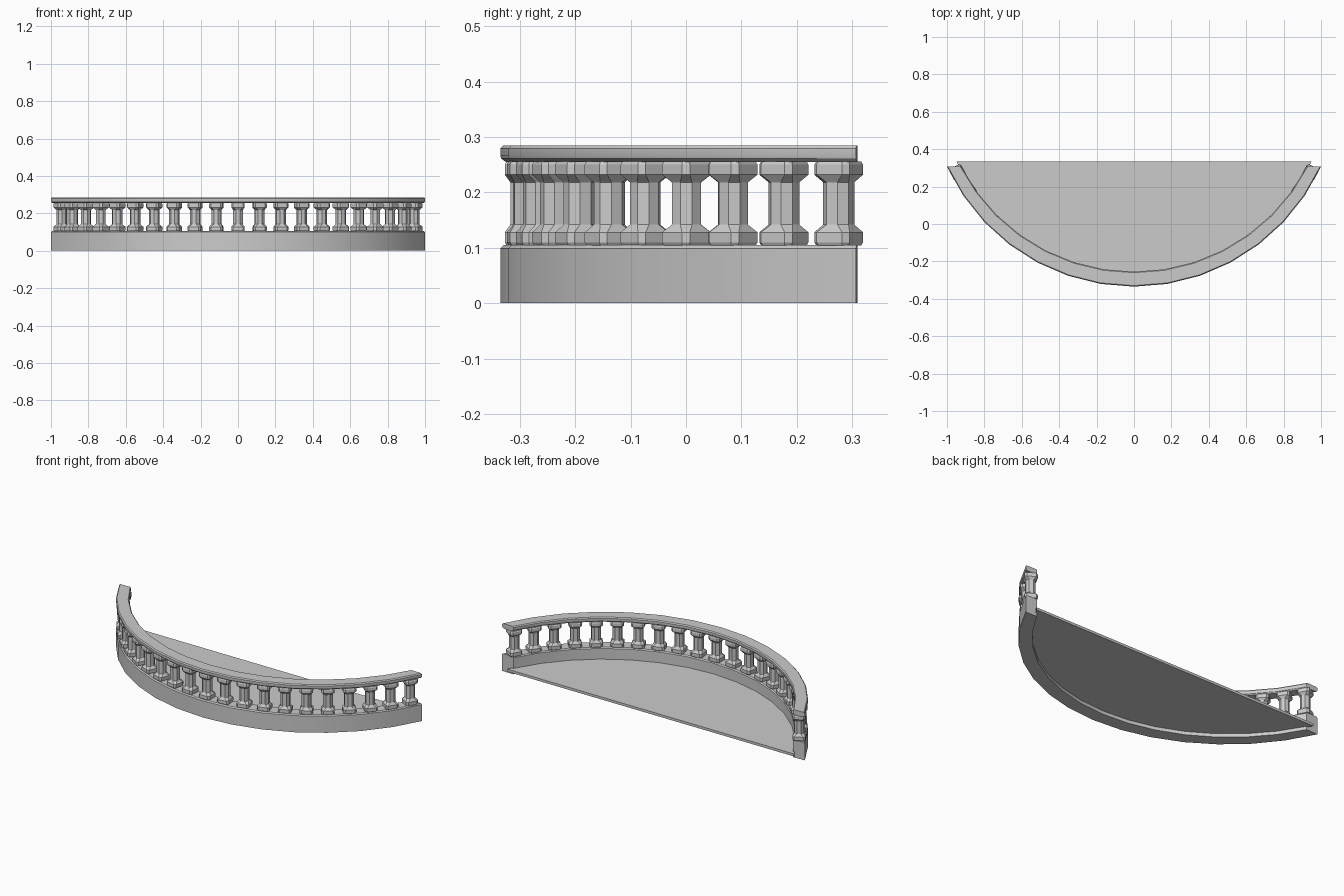
import bpy, bmesh, math
from mathutils import Vector, Matrix

if "Cube" in bpy.data.objects:
    bpy.data.objects.remove(bpy.data.objects["Cube"])

SEGS = 14


def arc_point(u, t):
    """Plan position: u in -1..1 along the balcony, t = 0 outer edge, 1 inner edge."""
    a = math.radians(65.4) * u
    b = math.radians(62.8) * u
    outer = Vector((1.10 * math.sin(a), 0.765 - 1.10 * math.cos(a), 0))
    inner = Vector((1.04 * math.sin(b), 0.785 - 1.04 * math.cos(b), 0))
    return outer.lerp(inner, t)


def finish(name, bm, smooth=True):
    bmesh.ops.recalc_face_normals(bm, faces=bm.faces)
    me = bpy.data.meshes.new(name)
    bm.to_mesh(me)
    bm.free()
    ob = bpy.data.objects.new(name, me)
    bpy.context.collection.objects.link(ob)
    if smooth:
        bpy.ops.object.select_all(action='DESELECT')
        ob.select_set(True)
        bpy.context.view_layer.objects.active = ob
        bpy.ops.object.shade_smooth_by_angle(angle=math.radians(30))
    return ob


def loft(bm, rings):
    """Skin closed rings of points and cap both ends."""
    rows = [[bm.verts.new(p) for p in ring] for ring in rings]
    n = len(rows[0])
    for r0, r1 in zip(rows, rows[1:]):
        for k in range(n):
            bm.faces.new((r0[k], r0[(k + 1) % n], r1[(k + 1) % n], r1[k]))
    bm.faces.new(rows[0])
    bm.faces.new(rows[-1])


def sweep(name, profile):
    bm = bmesh.new()
    loft(bm, [[arc_point(2 * i / SEGS - 1, t) + Vector((0, 0, z)) for t, z in profile]
              for i in range(SEGS + 1)])
    return finish(name, bm)


# Curved plinth wall and handrail, profiles as (across, height)
sweep("base_wall", [(0, 0), (0, 0.099), (0.08, 0.105), (0.92, 0.105), (1, 0.099), (1, 0)])
sweep("handrail", [(0.12, 0.255), (0.02, 0.261), (0, 0.266), (0, 0.279), (0.07, 0.285),
                   (0.93, 0.285), (1, 0.279), (1, 0.266), (0.98, 0.261), (0.88, 0.255)])

# Floor slab: top, underside and back edge, its curved side is buried in the wall
bm = bmesh.new()
edges = []
half = math.asin(0.95 / 1.05)
for z in (0.02, 0.035):
    vs = []
    for i in range(SEGS + 1):
        a = half * (2 * i / SEGS - 1)
        vs.append(bm.verts.new((1.05 * math.sin(a), 0.783 - 1.05 * math.cos(a), z)))
    for v in (vs[0], vs[-1]):
        v.co.y = 0.335
    f = bm.faces.new(vs)
    edges.append((vs[0], vs[-1]))
(a0, a1), (b0, b1) = edges
bm.faces.new((a0, a1, b1, b0))
finish("floor", bm, smooth=False)


# Balusters: chamfered square foot and cap with an octagonal shaft
def ring(h, c, z):
    return [Vector(p) for p in ((h, h - c, z), (h - c, h, z), (c - h, h, z), (-h, h - c, z),
                                (-h, c - h, z), (c - h, -h, z), (h - c, -h, z), (h, c - h, z))]


lower = [(0.033, 0.009, 0.104), (0.036, 0.010, 0.110), (0.036, 0.010, 0.128),
         (0.028, 0.014, 0.139), (0.026, 0.015, 0.142)]
stack = lower + [(h, c, 0.360 - z) for h, c, z in reversed(lower)]
bm = bmesh.new()
loft(bm, [ring(h, c, z) for h, c, z in stack])
first = finish("baluster", bm, smooth=False)

COUNT = 21
for i in range(COUNT):
    ob = first if i == 0 else bpy.data.objects.new("baluster", first.data)
    if i:
        bpy.context.collection.objects.link(ob)
    a = math.radians(6.2) * (i - (COUNT - 1) / 2)
    ob.location = (1.068 * math.sin(a), 0.777 - 1.068 * math.cos(a), 0)
    ob.rotation_euler.z = a
